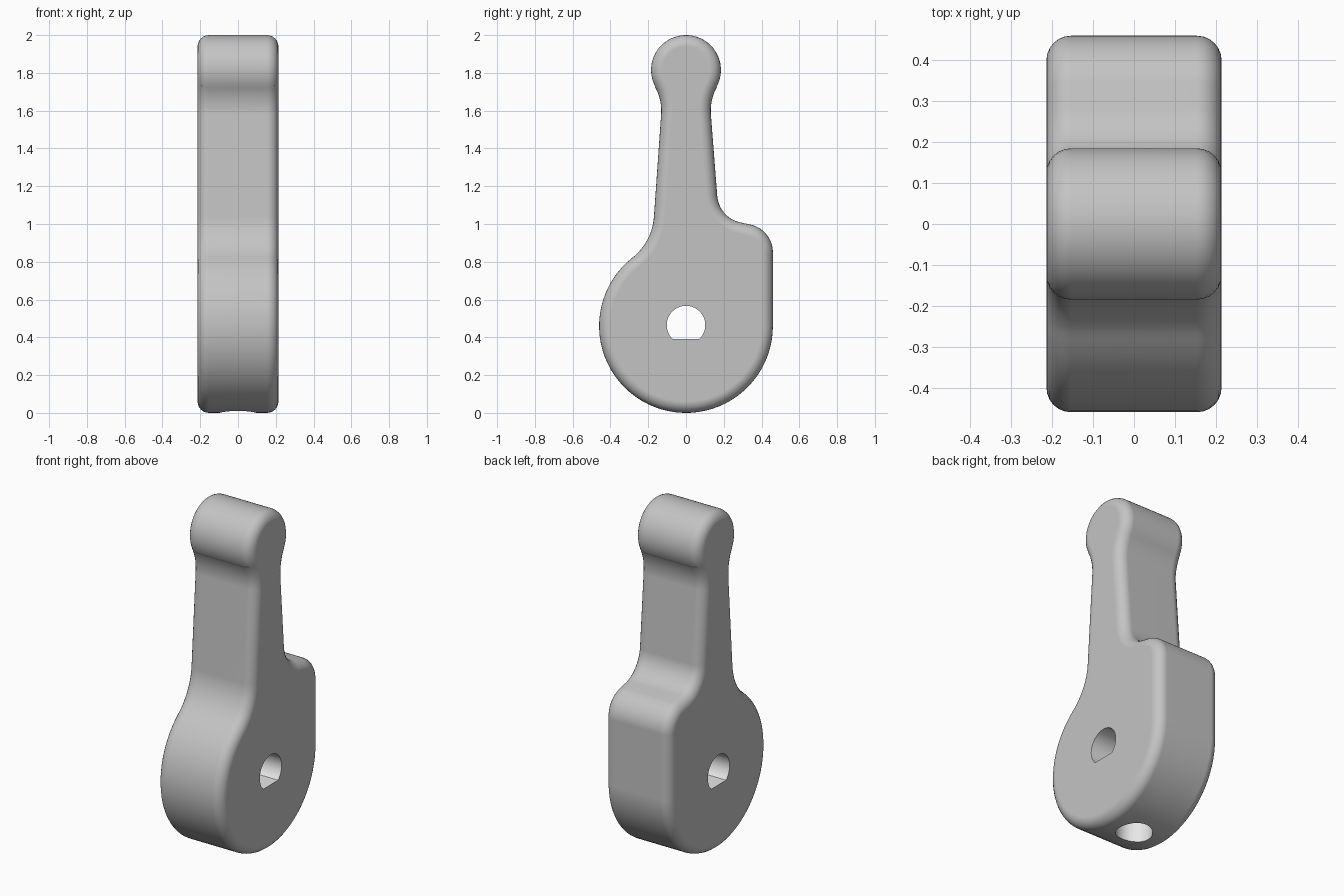
import bpy, bmesh
from math import sin, cos, pi, radians

cube = bpy.data.objects.get("Cube")
if cube:
    bpy.data.objects.remove(cube, do_unlink=True)


def material(name, value):
    mat = bpy.data.materials.new(name)
    mat.use_nodes = True
    colour = (value, value, value, 1)
    mat.diffuse_color = colour
    mat.node_tree.nodes["Principled BSDF"].inputs["Base Color"].default_value = colour
    return mat


MATERIALS = [material("body grey", 0.55), material("bore light grey", 0.8)]
HALF_WIDTH, ROUND = 0.214, 0.06


def arc(y, z, r, start, end, steps):
    angles = [radians(start + (end - start) * i / steps) for i in range(steps + 1)]
    return [(y + r * cos(a), z + r * sin(a)) for a in angles]


def outline(inset):
    """Lever side profile: convex arcs shrink and concave arcs grow with the inset."""
    o = inset
    parts = [
        arc(0, 0.46, 0.46 - o, 128.4, 360, 48),          # round hub
        arc(0.31, 0.85, 0.15 - o, 0, 75, 12),            # shoulder corner
        arc(0.32, 1.16, 0.155 + o, 255, 184.3, 12),      # shoulder fillet
        arc(0.391, 1.599, 0.26 + o, 184.3, 151, 8),      # neck
        arc(0, 1.815, 0.185 - o, -29, 209, 36),          # rounded tip
        arc(-0.391, 1.599, 0.26 + o, 29, -4.3, 8),       # neck
        arc(-0.475, 1.06, 0.306 + o, -4.3, -51.6, 12),   # hub fillet
    ]
    points = [p for part in parts for p in part]
    return points[:-1]  # the last point meets the first


def loft(name, rings, slot):
    """Skin a list of equal-length point rings and cap both ends."""
    bm = bmesh.new()
    loops = [[bm.verts.new(p) for p in ring] for ring in rings]
    n = len(loops[0])
    for a, b in zip(loops, loops[1:]):
        for i in range(n):
            j = (i + 1) % n
            bm.faces.new((a[i], a[j], b[j], b[i]))
    bm.faces.new(loops[0][::-1])
    bm.faces.new(loops[-1])
    for f in bm.faces:
        f.material_index = slot
    bmesh.ops.recalc_face_normals(bm, faces=bm.faces)
    mesh = bpy.data.meshes.new(name)
    bm.to_mesh(mesh)
    bm.free()
    for mat in MATERIALS:
        mesh.materials.append(mat)
    obj = bpy.data.objects.new(name, mesh)
    bpy.context.collection.objects.link(obj)
    return obj


# Lever body with rounded rims on both sides
steps = 6
half = []
for k in range(steps + 1):
    t = pi / 2 * k / steps
    half.append((HALF_WIDTH - ROUND + ROUND * sin(t), ROUND * (1 - cos(t))))
sections = [(-x, o) for x, o in reversed(half)] + half
lever = loft("lever_body", [[(x, y, z) for y, z in outline(o)] for x, o in sections], 0)

# D-shaped shaft bore and round screw hole below it
d_shape = arc(0, 0.465, 0.102, -47, 227, 32)
shaft_cutter = loft("shaft_cutter", [[(x, y, z) for y, z in d_shape] for x in (-0.4, 0.4)], 1)
circle = arc(0, 0, 0.1, 0, 360, 32)[:-1]
screw_cutter = loft("screw_cutter", [[(x, y, z) for x, y in circle] for z in (-0.1, 0.4)], 1)

bpy.ops.object.select_all(action='DESELECT')
lever.select_set(True)
bpy.context.view_layer.objects.active = lever
for cutter in (shaft_cutter, screw_cutter):
    cutter.hide_render = True
    cut = lever.modifiers.new("cut", 'BOOLEAN')
    cut.operation = 'DIFFERENCE'
    cut.solver = 'EXACT'
    cut.object = cutter
    bpy.ops.object.modifier_apply(modifier=cut.name)
    bpy.data.objects.remove(cutter, do_unlink=True)

# Smooth rims with flat side faces
bpy.ops.object.shade_smooth_by_angle(angle=radians(35))
weighted = lever.modifiers.new("flat_sides", 'WEIGHTED_NORMAL')
weighted.keep_sharp = True
